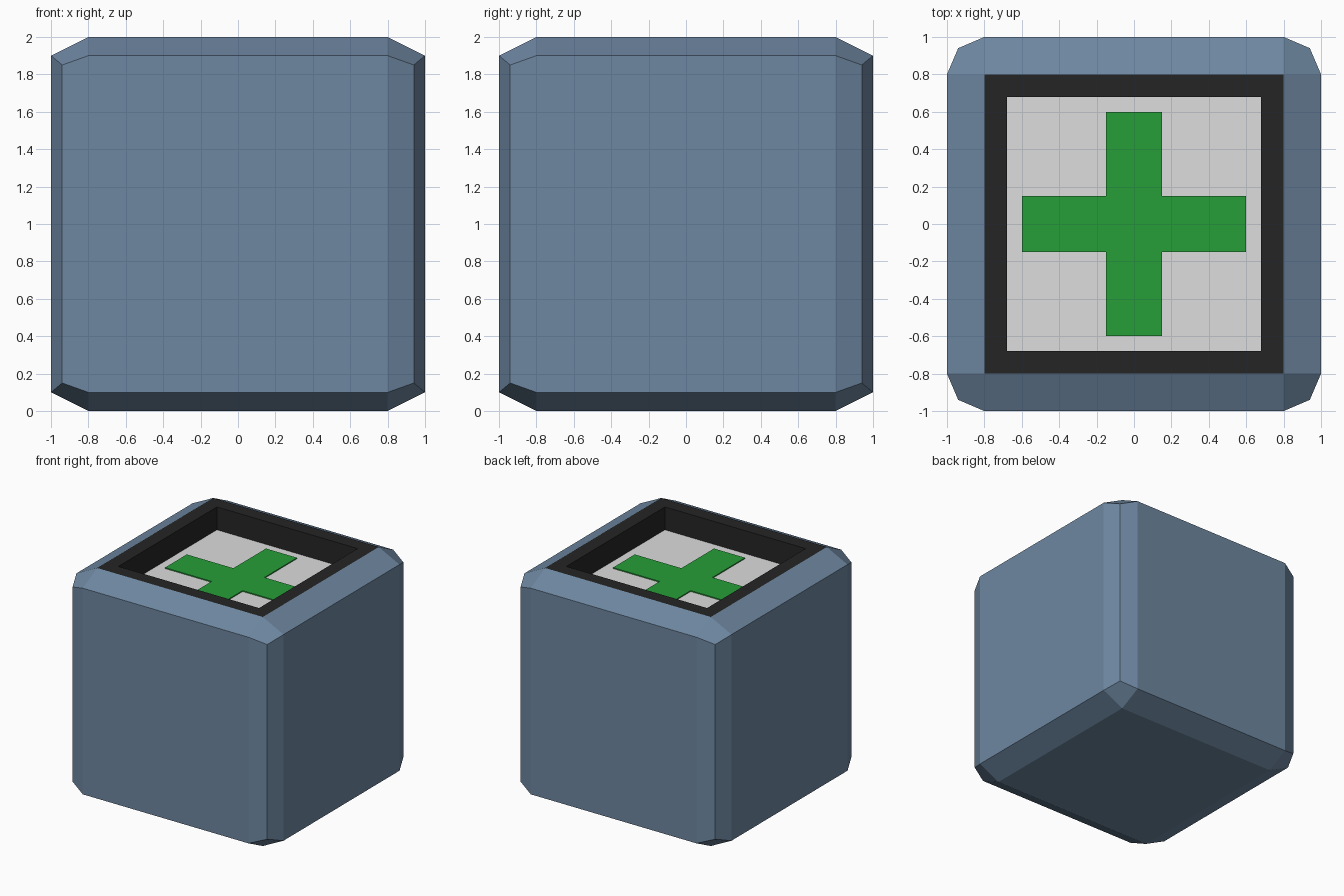
import bpy, bmesh

if "Cube" in bpy.data.objects:
    bpy.data.objects.remove(bpy.data.objects["Cube"])


def material(name, r, g, b):
    """Flat colour from sRGB 0-255 values."""
    def lin(c):
        c /= 255
        return c / 12.92 if c <= 0.04045 else ((c + 0.055) / 1.055) ** 2.4
    m = bpy.data.materials.new(name)
    m.diffuse_color = (lin(r), lin(g), lin(b), 1)
    m.use_nodes = True
    m.node_tree.nodes["Principled BSDF"].inputs["Base Color"].default_value = m.diffuse_color
    return m


BLUE = material("steel_blue", 110, 135, 161)
BLACK = material("charcoal", 37, 37, 37)
GREY = material("light_grey", 221, 221, 221)
GREEN = material("green", 38, 158, 55)


def finish(name, bm, mat):
    bmesh.ops.recalc_face_normals(bm, faces=bm.faces)
    me = bpy.data.meshes.new(name)
    bm.to_mesh(me)
    bm.free()
    me.materials.append(mat)
    ob = bpy.data.objects.new(name, me)
    bpy.context.collection.objects.link(ob)
    return ob


def square(bm, h, z):
    return [bm.verts.new((x * h, y * h, z)) for x, y in ((1, 1), (-1, 1), (-1, -1), (1, -1))]


def bridge(bm, a, b):
    n = len(a)
    for i in range(n):
        j = (i + 1) % n
        bm.faces.new((a[i], a[j], b[j], b[i]))


# Chamfered crate body: two 12-point rings, each capped by sloped borders
bm = bmesh.new()


def side_ring(flip):
    ring = []
    c, s = 1, 0
    for _ in range(4):
        for x, y, z in ((1, .8, 1.9), (.94, .94, 1.85), (.8, 1, 1.9)):
            ring.append(bm.verts.new((x * c - y * s, x * s + y * c, 2 - z if flip else z)))
        c, s = -s, c
    return ring


lower, upper = side_ring(True), side_ring(False)
bridge(bm, lower, upper)
for ring, z in ((lower, 0), (upper, 2)):
    cap = square(bm, .8, z)
    for k in range(4):
        a, b, c = ring[3 * k:3 * k + 3]
        bm.faces.new((cap[k], a, b, c))                                    # corner
        bm.faces.new((cap[k], c, ring[(3 * k + 3) % 12], cap[(k + 1) % 4]))  # slope
    if z == 0:
        bm.faces.new(cap)
finish("crate_body", bm, BLUE)

# Dark square frame around the recess
bm = bmesh.new()
loops = [square(bm, h, z) for h, z in ((.8, 2), (.68, 2), (.68, 1.76), (.8, 1.76))]
for i in range(4):
    bridge(bm, loops[i], loops[(i + 1) % 4])
finish("recess_frame", bm, BLACK)

# Recessed grey panel
bm = bmesh.new()
low, high = square(bm, .68, 1.76), square(bm, .68, 1.8)
bridge(bm, low, high)
bm.faces.new(low)
bm.faces.new(high)
finish("recess_panel", bm, GREY)

# Green cross plate
bm = bmesh.new()
outline, c, s = [], 1, 0
for _ in range(4):
    for x, y in ((.6, -.15), (.6, .15), (.15, .15)):
        outline.append((x * c - y * s, x * s + y * c))
    c, s = -s, c
low, high = ([bm.verts.new((x, y, z)) for x, y in outline] for z in (1.8, 1.809))
bridge(bm, low, high)
bm.faces.new(low)
bm.faces.new(high)
finish("cross_plate", bm, GREEN)
